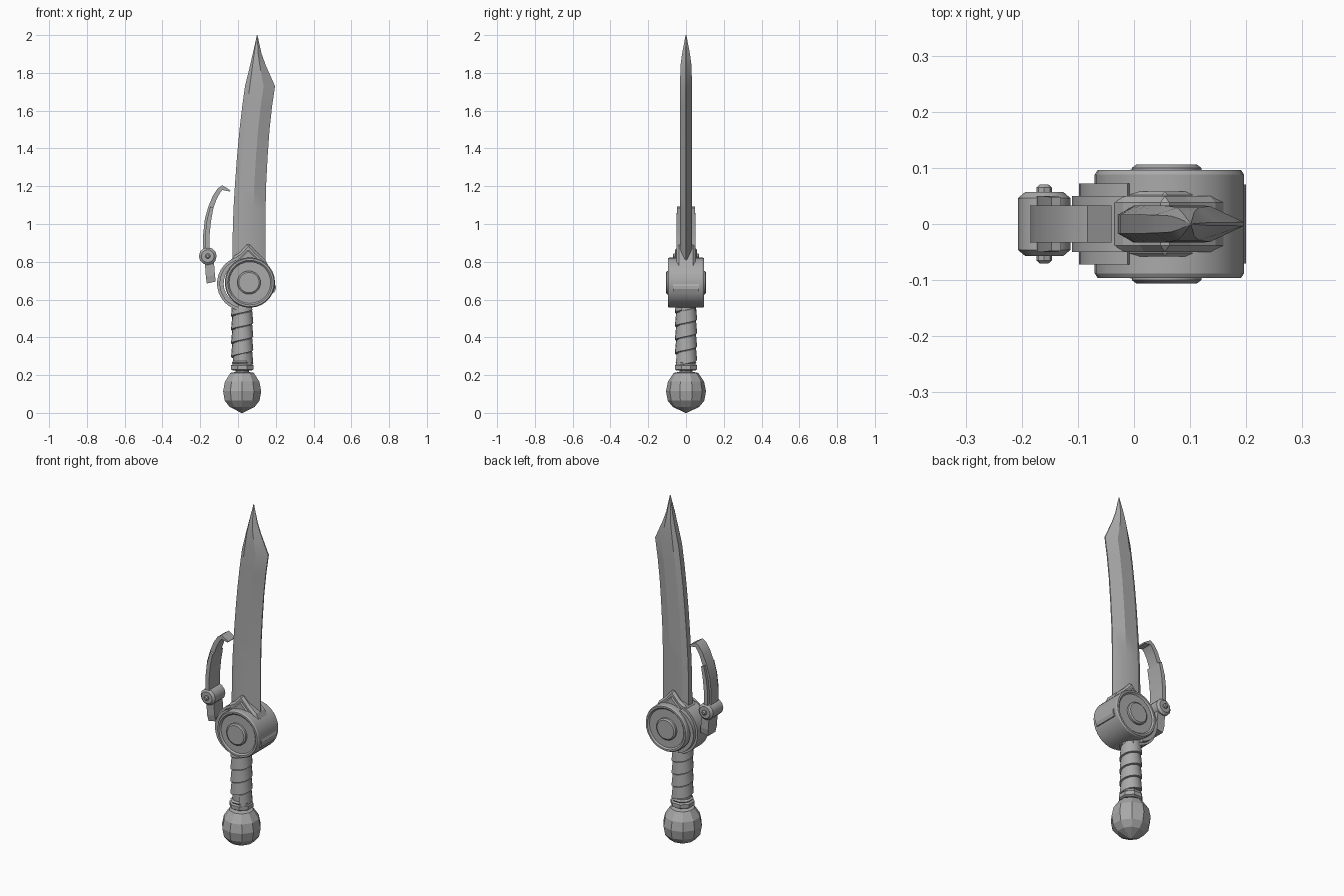
import bpy, bmesh, math
from mathutils import Vector

if "Cube" in bpy.data.objects:
    bpy.data.objects.remove(bpy.data.objects["Cube"])

metal = bpy.data.materials.new("grey_metal")
metal.diffuse_color = (0.4, 0.4, 0.4, 1)
metal.use_nodes = True
metal.node_tree.nodes["Principled BSDF"].inputs["Base Color"].default_value = metal.diffuse_color


def make(name, bm, smooth=None):
    bmesh.ops.recalc_face_normals(bm, faces=bm.faces)
    me = bpy.data.meshes.new(name)
    bm.to_mesh(me)
    bm.free()
    ob = bpy.data.objects.new(name, me)
    bpy.context.collection.objects.link(ob)
    me.materials.append(metal)
    if smooth:
        bpy.ops.object.select_all(action='DESELECT')
        ob.select_set(True)
        bpy.context.view_layer.objects.active = ob
        bpy.ops.object.shade_smooth_by_angle(angle=math.radians(smooth))
    return ob


def loft(name, rings, smooth=None, caps=True):
    """Skin a list of equal-length closed rings."""
    bm = bmesh.new()
    vs = [[bm.verts.new(p) for p in r] for r in rings]
    n = len(rings[0])
    for a, b in zip(vs, vs[1:]):
        for i in range(n):
            bm.faces.new((a[i], a[(i + 1) % n], b[(i + 1) % n], b[i]))
    if caps:
        bm.faces.new(vs[0])
        bm.faces.new(vs[-1])
    return make(name, bm, smooth)


def lathe(name, profile, centre, sides, axis='Z', smooth=None, turn=0.0):
    """Spin (radius, height) points about Z or Y."""
    c = Vector(centre)
    rings = []
    for r, h in profile:
        ring = []
        for i in range(sides):
            a = 2 * math.pi * (i + turn) / sides
            u, v = r * math.cos(a), r * math.sin(a)
            ring.append(c + Vector((u, v, h) if axis == 'Z' else (u, h, v)))
        rings.append(ring)
    return loft(name, rings, smooth)


def prism(name, outline, half, bevel=0.0):
    """Extrude an (x, z) outline symmetrically along y."""
    ob = loft(name, [[(x, s * half, z) for x, z in outline] for s in (-1, 1)])
    if bevel:
        m = ob.modifiers.new("bevel", 'BEVEL')
        m.width = bevel
        m.segments = 1
    return ob


def band(name, path, smooth=None):
    """Strip from (outer x, outer z, inner x, inner z, half width) stations."""
    return loft(name, [[(ox, -w, oz), (ox, w, oz), (ix, w, iz), (ix, -w, iz)]
                       for ox, oz, ix, iz, w in path], smooth)


# Pommel and collar
GX = 0.022
lathe("pommel", [(0.004, 0), (0.07, 0.032), (0.097, 0.065), (0.106, 0.115),
                 (0.096, 0.165), (0.065, 0.212), (0.03, 0.218)], (GX, 0, 0), 10, turn=0.5)
lathe("pommel_neck", [(0.035, 0.2), (0.035, 0.24)], (GX, 0, 0), 10)
lathe("grip_collar", [(0.055, 0.225), (0.064, 0.23), (0.064, 0.252), (0.054, 0.258),
                      (0.06, 0.266), (0.05, 0.275)], (GX, 0, 0), 8, turn=0.5)

# Grip core and its overlapping spiral wrap
lathe("grip_core", [(0.048, 0.25), (0.047, 0.6)], (GX, 0, 0), 16, smooth=40)
bm = bmesh.new()
PITCH, N, Z0 = 0.072, 16, 0.245
prev = None
for i in range(int(N * 4.2)):
    a = 2 * math.pi * i / N - 1.2
    z = Z0 + PITCH * i / N
    cur = [bm.verts.new((GX + r * math.cos(a), r * math.sin(a), z + h))
           for r, h in ((0.046, 0.0), (0.059, 0.002), (0.053, PITCH * 0.95), (0.046, PITCH * 0.97))]
    if prev:
        for j in range(4):
            k = (j + 1) % 4
            bm.faces.new((prev[j], prev[k], cur[k], cur[j]))
    prev = cur
make("grip_wrap", bm, 35)

# Round hub with rimmed, recessed end faces
HX, HZ = 0.063, 0.69
lathe("hub_drum", [(0.11, -0.088), (0.118, -0.096), (0.128, -0.096), (0.133, -0.088),
                   (0.133, 0.088), (0.128, 0.096), (0.118, 0.096), (0.11, 0.088)],
      (HX, 0, HZ), 28, 'Y', 30)
for s, side in ((-1, "front"), (1, "back")):
    lathe("hub_boss_" + side, [(0.062, s * 0.08), (0.062, s * 0.1), (0.054, s * 0.106)],
          (HX - 0.005, 0, HZ), 20, 'Y', 30)

# Crescent band round the left of the hub, with a wider raised lip
def arc_stations(r0, r1, start, end, n, half, cx=0.034, cz=0.685):
    out = []
    for i in range(n + 1):
        a = math.radians(start + (end - start) * i / n)
        c, s = math.cos(a), math.sin(a)
        out.append((cx + r1 * c, cz + r1 * s, cx + r0 * c, cz + r0 * s, half))
    return out

band("hub_crescent", arc_stations(0.118, 0.145, 100, 275, 14, 0.05), 30)
band("crescent_lip", arc_stations(0.11, 0.132, 110, 255, 12, 0.072), 30)

# Catch plate on the cutting-edge side of the hub
prism("hub_catch", [(0.17, 0.64), (0.192, 0.637), (0.2, 0.655), (0.2, 0.672),
                    (0.192, 0.69), (0.17, 0.69)], 0.07)

# Pointed blade seat
prism("blade_seat", [(-0.045, 0.78), (-0.03, 0.825), (0.01, 0.85), (0.055, 0.9),
                     (0.10, 0.85), (0.145, 0.81), (0.165, 0.77)], 0.05, 0.012)
prism("blade_seat_ridge", [(-0.02, 0.79), (0.055, 0.865), (0.13, 0.79)], 0.058, 0.006)

# Curved single-edged blade: (z, back x, edge x, half thickness)
stations = [(0.72, -0.03, 0.147, 0.033), (0.95, -0.028, 0.146, 0.033),
            (1.08, -0.024, 0.146, 0.033), (1.21, -0.016, 0.149, 0.033),
            (1.36, -0.005, 0.157, 0.033), (1.5, 0.008, 0.167, 0.033),
            (1.62, 0.022, 0.18, 0.033), (1.73, 0.037, 0.196, 0.032),
            (1.84, 0.064, 0.147, 0.029), (1.9, 0.078, 0.125, 0.021), (2.0, 0.1, 0.103, 0.002)]
rings = []
for z, xl, xr, t in stations:
    w = xr - xl
    half = [(xl, 0.5 * t), (xl + 0.16 * w, t), (xl + 0.62 * w, t), (xr, 0.1 * t)]
    rings.append([(x, y, z) for x, y in half] + [(x, -y, z) for x, y in reversed(half)])
loft("blade", rings, 25)

# Sweeping side guard: slim upper hook, broader lower strap and tail
band("guard_hook", [(-0.04, 1.178, -0.043, 1.172, 0.033), (-0.083, 1.205, -0.083, 1.18, 0.033),
                    (-0.108, 1.188, -0.095, 1.165, 0.033), (-0.133, 1.15, -0.112, 1.135, 0.033),
                    (-0.156, 1.095, -0.13, 1.085, 0.033), (-0.175, 1.03, -0.146, 1.02, 0.033),
                    (-0.184, 0.95, -0.155, 0.945, 0.033), (-0.185, 0.89, -0.156, 0.89, 0.033),
                    (-0.18, 0.82, -0.15, 0.82, 0.033)], 30)
band("guard_strap", [(-0.147, 1.092, -0.13, 1.085, 0.048), (-0.165, 1.02, -0.143, 1.015, 0.05),
                     (-0.173, 0.95, -0.15, 0.945, 0.05), (-0.174, 0.88, -0.15, 0.88, 0.05),
                     (-0.168, 0.82, -0.143, 0.82, 0.05)], 30)
band("guard_tail", [(-0.178, 0.83, -0.13, 0.83, 0.04), (-0.17, 0.72, -0.122, 0.73, 0.04),
                    (-0.165, 0.685, -0.118, 0.695, 0.034)])

# Guard pivot with bolt through it
PIV = (-0.16, 0, 0.83)
lathe("guard_pivot", [(0.034, -0.057), (0.047, -0.046), (0.047, 0.046), (0.034, 0.057)],
      PIV, 12, 'Y', 32)
lathe("pivot_bolt", [(0.008, -0.07), (0.014, -0.065), (0.014, 0.065), (0.008, 0.07)], PIV, 8, 'Y')
